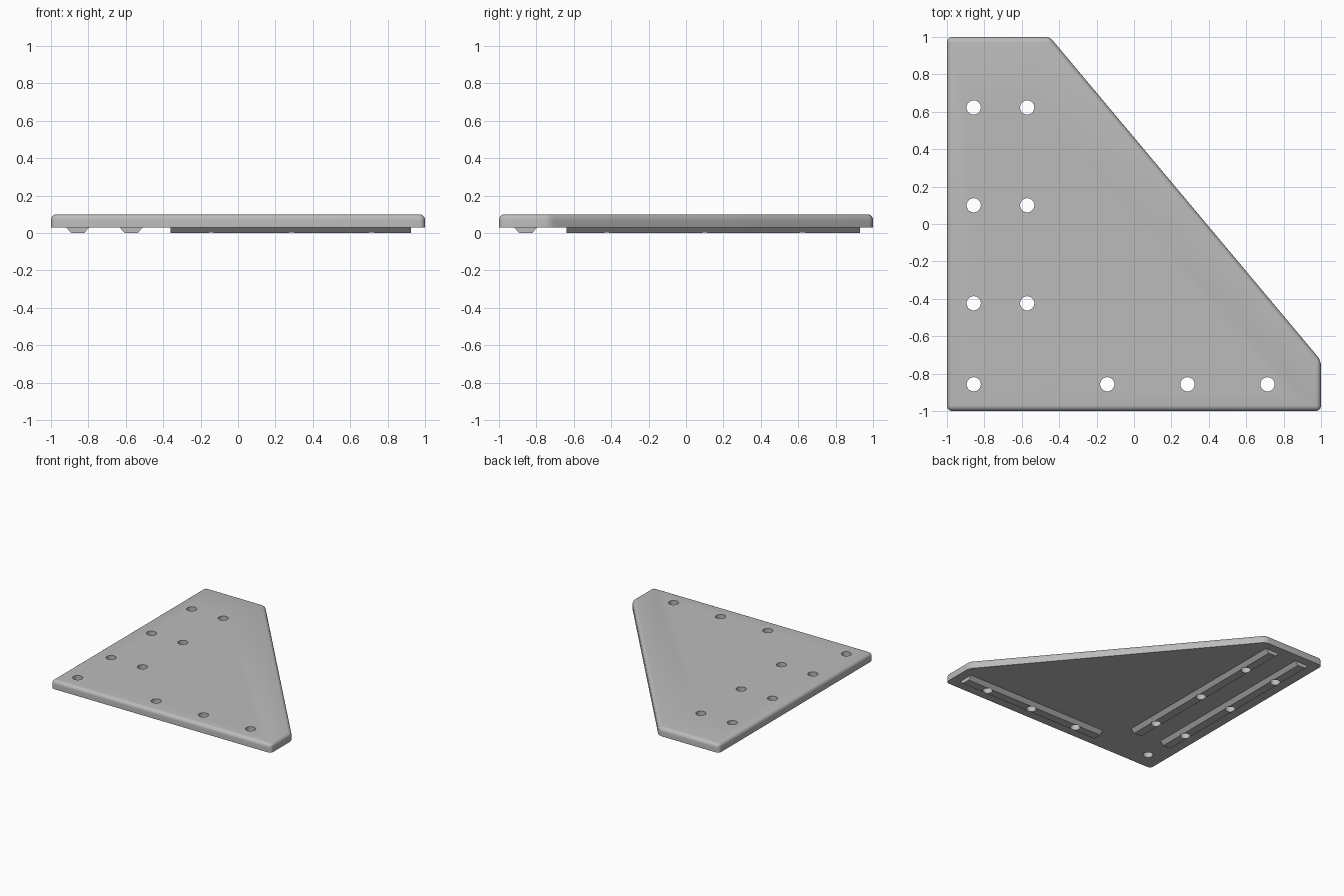
import bpy
import bmesh
from mathutils import Matrix, Vector

cube = bpy.data.objects.get("Cube")
if cube:
    bpy.data.objects.remove(cube, do_unlink=True)

Z_BASE, Z_TOP, ROUND = 0.03, 0.10, 0.03
HOLE_R = 0.038
COLUMNS = (-0.857, -0.571)
ROW_Y = -0.857

grey = bpy.data.materials.new("plain grey")
grey.use_nodes = True
colour = (0.5, 0.5, 0.5, 1)
grey.diffuse_color = colour
grey.node_tree.nodes["Principled BSDF"].inputs["Base Color"].default_value = colour


def make_object(name, bm):
    bmesh.ops.recalc_face_normals(bm, faces=bm.faces)
    mesh = bpy.data.meshes.new(name)
    bm.to_mesh(mesh)
    bm.free()
    mesh.materials.append(grey)
    obj = bpy.data.objects.new(name, mesh)
    bpy.context.collection.objects.link(obj)
    return obj


def extrude_profile(points, vector):
    bm = bmesh.new()
    face = bm.faces.new([bm.verts.new(p) for p in points])
    new = bmesh.ops.extrude_face_region(bm, geom=[face])["geom"]
    verts = [g for g in new if isinstance(g, bmesh.types.BMVert)]
    bmesh.ops.translate(bm, verts=verts, vec=Vector(vector))
    bmesh.ops.recalc_face_normals(bm, faces=bm.faces)
    return bm


# Plate: cut-off square, rounded on every edge except the underside
outline = [(-1, -1), (1, -1), (1, -0.73), (-0.45, 1), (-1, 1)]
bm = extrude_profile([(x, y, Z_BASE) for x, y in outline], (0, 0, Z_TOP - Z_BASE))
edges = [e for e in bm.edges if max(v.co.z for v in e.verts) > Z_BASE + 0.01]
bmesh.ops.bevel(bm, geom=edges, offset=ROUND, segments=6, profile=0.5,
                affect='EDGES', clamp_overlap=True)
plate = make_object("plate", bm)


# Guide rails: tapered strips under the plate
def rail(name, start, length, along_x):
    section = [(-0.062, Z_BASE), (0.062, Z_BASE), (0.034, 0), (-0.034, 0)]
    x, y = start
    if along_x:
        bm = extrude_profile([(x, y + s, z) for s, z in section], (length, 0, 0))
    else:
        bm = extrude_profile([(x + s, y, z) for s, z in section], (0, length, 0))
    return make_object(name, bm)


rails = [rail("outer_rail", (COLUMNS[0], -0.64), 1.57, False),
         rail("inner_rail", (COLUMNS[1], -0.64), 1.57, False),
         rail("front_rail", (-0.36, ROW_Y), 1.285, True)]

# Screw holes through plate and rails
holes = [(x, y) for x in COLUMNS for y in (0.623, 0.1, -0.424)]
holes += [(x, ROW_Y) for x in (COLUMNS[0], -0.143, 0.286, 0.714)]
bm = bmesh.new()
for x, y in holes:
    bmesh.ops.create_cone(bm, cap_ends=True, segments=32, radius1=HOLE_R, radius2=HOLE_R,
                          depth=0.4, matrix=Matrix.Translation((x, y, 0.05)))
cutter = make_object("hole_cutter", bm)
cutter.hide_render = True

for obj in [plate] + rails:
    mod = obj.modifiers.new("holes", 'BOOLEAN')
    mod.operation = 'DIFFERENCE'
    mod.solver = 'EXACT'
    mod.object = cutter
    bpy.ops.object.select_all(action='DESELECT')
    obj.select_set(True)
    bpy.context.view_layer.objects.active = obj
    bpy.ops.object.modifier_apply(modifier=mod.name)
    bpy.ops.object.shade_smooth_by_angle(angle=0.6)

bpy.data.objects.remove(cutter, do_unlink=True)
